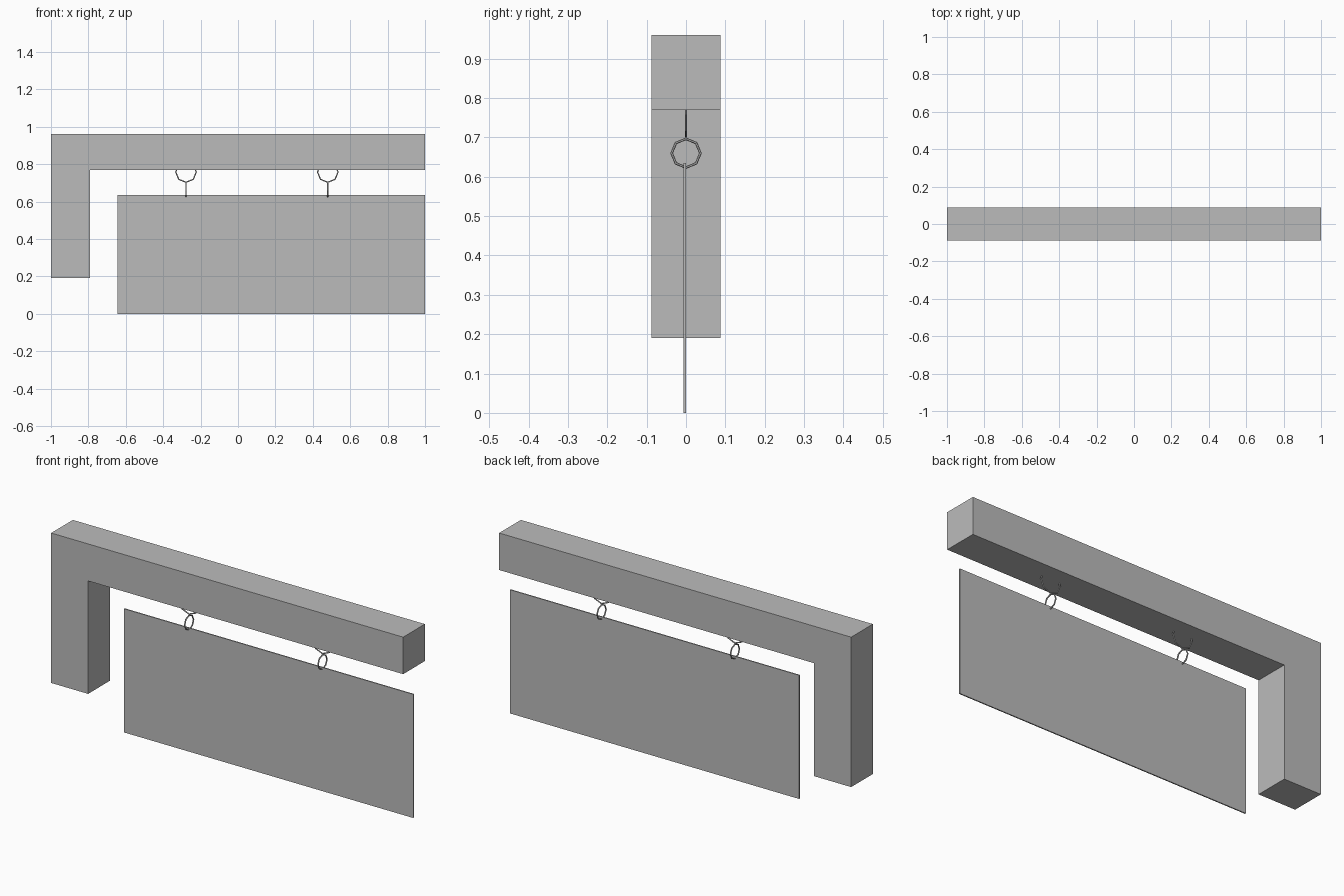
import bpy
import bmesh
from math import pi

cube = bpy.data.objects.get("Cube")
if cube:
    bpy.data.objects.remove(cube, do_unlink=True)

GREY = (0.5, 0.5, 0.5, 1)
grey = bpy.data.materials.new("plain_grey")
grey.use_nodes = True
grey.diffuse_color = GREY
grey.node_tree.nodes["Principled BSDF"].inputs["Base Color"].default_value = GREY


def slab(name, outline, y0, y1):
    """Extrude an outline in x and z from y0 to y1."""
    bm = bmesh.new()
    face = bm.faces.new([bm.verts.new((x, y0, z)) for x, z in outline])
    grown = bmesh.ops.extrude_face_region(bm, geom=[face])["geom"]
    verts = [v for v in grown if isinstance(v, bmesh.types.BMVert)]
    bmesh.ops.translate(bm, verts=verts, vec=(0, y1 - y0, 0))
    bmesh.ops.recalc_face_normals(bm, faces=bm.faces)
    mesh = bpy.data.meshes.new(name)
    bm.to_mesh(mesh)
    bm.free()
    mesh.materials.append(grey)
    obj = bpy.data.objects.new(name, mesh)
    bpy.context.collection.objects.link(obj)


def ring(name, x, z, radius, rotation):
    """Eight-sided wire ring."""
    bpy.ops.mesh.primitive_torus_add(
        major_segments=8, minor_segments=6, major_radius=radius,
        minor_radius=0.0035, location=(x, 0, z), rotation=rotation)
    obj = bpy.context.object
    obj.name = name
    obj.data.materials.append(grey)


# Post and overhanging beam in one piece
slab("bracket_frame", [(-1, 0.19), (-0.79, 0.19), (-0.79, 0.77),
                       (1, 0.77), (1, 0.96), (-1, 0.96)], -0.088, 0.088)

# Thin hanging board
slab("sign_panel", [(-0.643, 0), (1, 0), (1, 0.635), (-0.643, 0.635)],
     -0.006, 0)

# Eyes set into the beam, each linked to a ring through the board
for side, x in (("right", -0.278), ("left", 0.48)):
    ring(side + "_beam_eye", x, 0.758, 0.055, (pi / 2, 0, 0))
    ring(side + "_panel_ring", x, 0.66, 0.0365, (0, pi / 2, 0))
